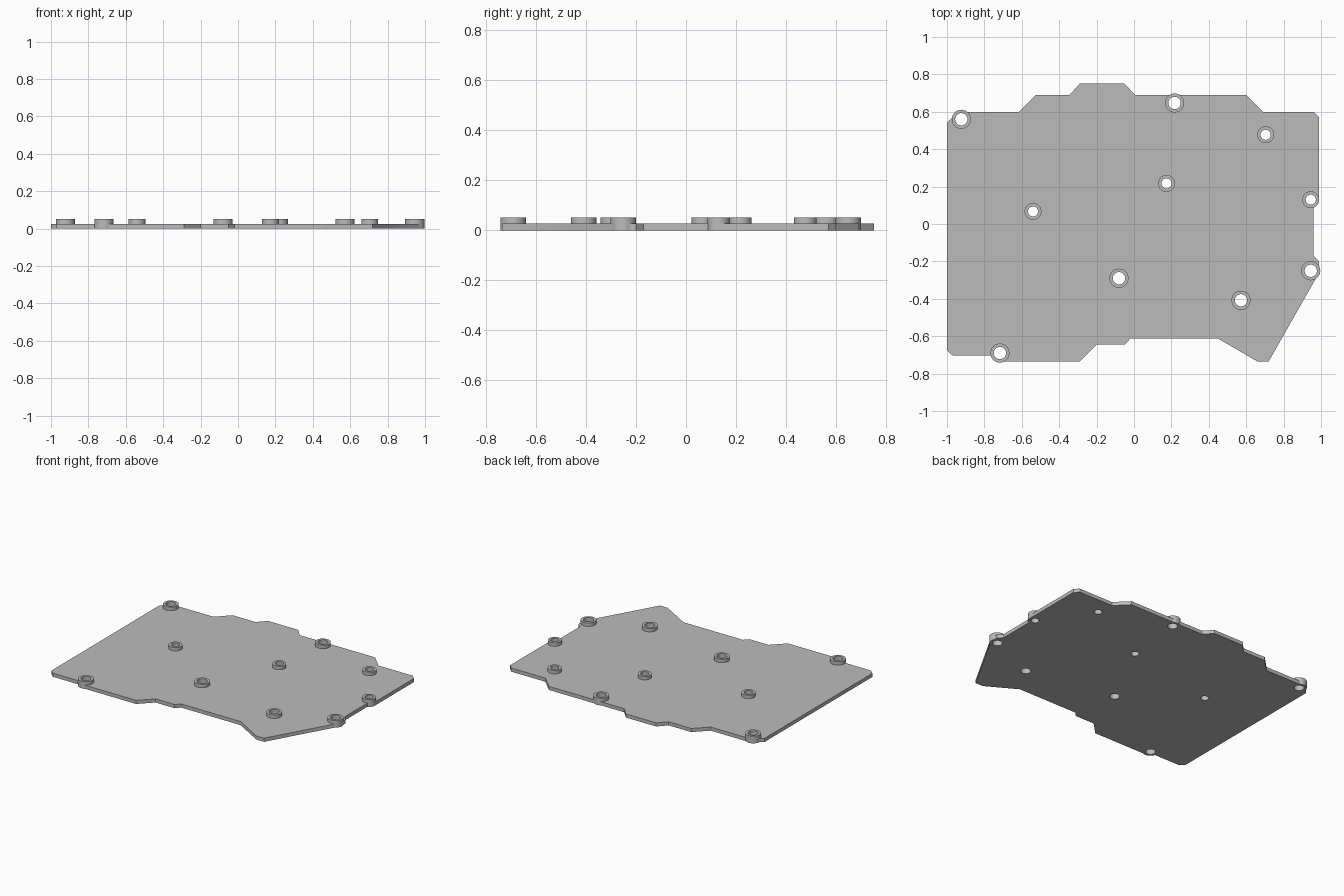
import bpy, bmesh
from mathutils import Matrix

if "Cube" in bpy.data.objects:
    bpy.data.objects.remove(bpy.data.objects["Cube"])

PLATE_TOP, BOSS_TOP = 0.026, 0.051

grey = bpy.data.materials.new("plain_grey")
grey.use_nodes = True
colour = (0.5, 0.5, 0.5, 1)
grey.diffuse_color = colour
grey.node_tree.nodes["Principled BSDF"].inputs["Base Color"].default_value = colour


def add_object(name, bm):
    mesh = bpy.data.meshes.new(name)
    bmesh.ops.recalc_face_normals(bm, faces=bm.faces)
    bm.to_mesh(mesh)
    bm.free()
    mesh.materials.append(grey)
    obj = bpy.data.objects.new(name, mesh)
    bpy.context.collection.objects.link(obj)
    return obj


def cylinders(name, spots, radii, low, high):
    bm = bmesh.new()
    for x, y, size in spots:
        bmesh.ops.create_cone(
            bm, cap_ends=True, segments=40, radius1=radii[size], radius2=radii[size],
            depth=high - low, matrix=Matrix.Translation((x, y, (low + high) / 2)))
    return add_object(name, bm)


# Plate outline, clockwise from the back left corner
outline = [
    (-1, 0.54), (-0.94, 0.6), (-0.615, 0.6), (-0.525, 0.69), (-0.345, 0.69),
    (-0.29, 0.75), (-0.05, 0.75), (0.005, 0.69), (0.6, 0.69), (0.69, 0.6),
    (0.96, 0.6), (0.99, 0.57), (0.99, 0.13), (0.96, 0.1), (0.96, -0.17),
    (0.99, -0.2), (0.99, -0.26), (0.72, -0.735), (0.66, -0.735), (0.45, -0.613),
    (-0.02, -0.613), (-0.05, -0.645), (-0.2, -0.645), (-0.29, -0.735),
    (-0.71, -0.735), (-0.74, -0.703), (-0.97, -0.703), (-1, -0.675)]
bm = bmesh.new()
face = bm.faces.new([bm.verts.new((x, y, 0)) for x, y in outline])
top = bmesh.ops.extrude_face_region(bm, geom=[face])["geom"]
bmesh.ops.translate(bm, vec=(0, 0, PLATE_TOP),
                    verts=[g for g in top if isinstance(g, bmesh.types.BMVert)])
plate = add_object("mounting_plate", bm)

# Standoff bosses in two sizes, each with a through hole
spots = [
    (-0.923, 0.56, "big"), (0.217, 0.647, "big"), (0.945, -0.25, "big"),
    (-0.08, -0.29, "big"), (0.572, -0.408, "big"), (-0.717, -0.69, "big"),
    (0.704, 0.477, "small"), (0.174, 0.217, "small"),
    (0.945, 0.13, "small"), (-0.54, 0.067, "small")]
bosses = cylinders("bosses", spots, {"big": 0.051, "small": 0.045}, 0, BOSS_TOP)
holes = cylinders("hole_cutters", spots, {"big": 0.033, "small": 0.027}, -0.1, 0.2)

# Fuse the bosses to the plate, then drill the holes
bpy.context.view_layer.objects.active = plate
plate.select_set(True)
for tool, operation in ((bosses, "UNION"), (holes, "DIFFERENCE")):
    tool.hide_render = True
    mod = plate.modifiers.new(operation.lower(), "BOOLEAN")
    mod.operation = operation
    mod.solver = "EXACT"
    mod.object = tool
    bpy.ops.object.modifier_apply(modifier=mod.name)
    bpy.data.objects.remove(tool)

bpy.ops.object.shade_smooth_by_angle()
